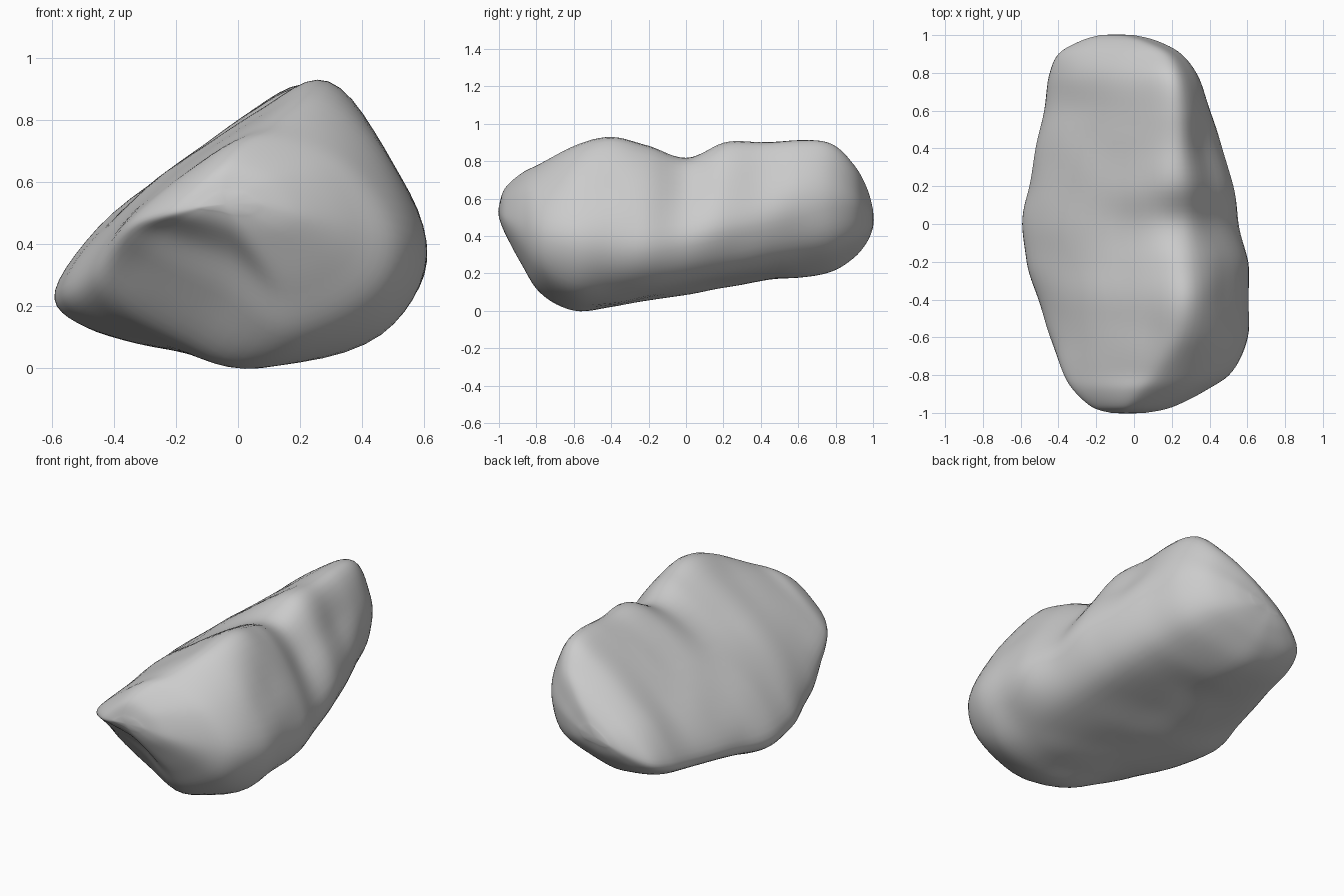
import bpy
import bmesh
import math
from mathutils import Vector, noise

if "Cube" in bpy.data.objects:
    bpy.data.objects.remove(bpy.data.objects["Cube"], do_unlink=True)

STEPS = 6  # subdivisions of every spline span

# Stations along the stone: y, then x and z of left rim, ridge, right bulge, keel
STATIONS = [
    (-1, -.12, .52, -.04, .56, .06, .53, -.02, .5),
    (-.97, -.22, .5, 0, .65, .2, .5, .05, .42),
    (-.88, -.32, .47, .1, .73, .38, .46, .15, .25),
    (-.78, -.38, .43, .19, .78, .52, .42, .16, .1),
    (-.6, -.44, .36, .27, .88, .6, .37, .08, 0),
    (-.4, -.5, .3, .29, .92, .6, .35, .05, .02),
    (-.2, -.57, .26, .28, .88, .6, .35, .05, .06),
    (0, -.59, .25, .26, .81, .56, .38, .03, .1),
    (.2, -.55, .26, .25, .89, .53, .42, 0, .15),
    (.4, -.52, .29, .24, .9, .47, .46, 0, .18),
    (.6, -.47, .31, .23, .91, .4, .5, -.02, .19),
    (.78, -.45, .34, .21, .89, .34, .55, -.05, .22),
    (.9, -.4, .37, .16, .78, .25, .55, -.06, .3),
    (.97, -.28, .42, .04, .65, .12, .53, -.08, .38),
    (1, -.18, .46, -.06, .54, 0, .5, -.1, .45),
]


def spline(points, closed):
    """Smooth curve passing through all the given vectors."""
    count = len(points)

    def pick(i):
        return points[i % count] if closed else points[max(0, min(count - 1, i))]

    result = []
    for i in range(count if closed else count - 1):
        a, b, c, d = (pick(i + k) for k in (-1, 0, 1, 2))
        for s in range(STEPS):
            t = s / STEPS
            result.append(b + (c - a) * (t / 2)
                          + (a * 2 - b * 5 + c * 4 - d) * (t * t / 2)
                          + (b * 3 - a - c * 3 + d) * (t ** 3 / 2))
    if not closed:
        result.append(points[-1].copy())
    return result


def between(a, b, fraction, bulge):
    """Point along a chord, pushed outward by a share of its length."""
    chord = b - a
    return a + chord * fraction + Vector((-chord.z, 0, chord.x)) * bulge


def bump(y, centre, width):
    return math.exp(-((y - centre) / width) ** 2)


def section(row):
    """Closed outline of the stone at one station."""
    y, *flat = row
    rim, ridge, side, keel = (Vector((flat[i], y, flat[i + 1])) for i in range(0, 8, 2))
    gully = bump(y, .05, .17)
    hollow = bump(y, .35, .12)
    nose = bump(y, -.9, .19)
    crest = ridge + Vector((0, 0, .09 * gully))  # ridge height without the notch
    return [
        rim,
        between(rim, crest, .28, .08),
        between(rim, crest, .75, .068 - .03 * gully + .05 * nose),
        ridge,
        between(crest, side, .5, .1 - .1 * gully - .05 * hollow + .05 * nose),
        side,
        between(side, keel, .4, .2),
        keel,
        between(keel, rim, .4, .12 - .17 * nose),
        between(keel, rim, .8, .14 - .15 * nose),
    ]


# Stone: loft the sections along y, with faint lumps
controls = [section(row) for row in STATIONS]
rails = [spline(list(rail), False) for rail in zip(*controls)]
bm = bmesh.new()
rings = []
for control in zip(*rails):
    ring = []
    for p in spline(list(control), True):
        lump = noise.noise(p * 4) * .012 * (1 - p.y ** 4)
        outward = Vector((p.x, 0, p.z - .45)).normalized()
        ring.append(bm.verts.new(p + outward * lump))
    rings.append(ring)
for low, high in zip(rings, rings[1:]):
    for i in range(len(low)):
        j = (i + 1) % len(low)
        bm.faces.new((low[i], low[j], high[j], high[i]))

# Rounded ends
for ring, push in ((rings[0], -.004), (rings[-1], .004)):
    centre = sum((v.co for v in ring), Vector()) / len(ring)
    tip = bm.verts.new(centre + Vector((0, push, 0)))
    for i in range(len(ring)):
        bm.faces.new((ring[i], ring[(i + 1) % len(ring)], tip))
bmesh.ops.recalc_face_normals(bm, faces=bm.faces)

mesh = bpy.data.meshes.new("stone")
bm.to_mesh(mesh)
bm.free()
stone = bpy.data.objects.new("stone", mesh)
bpy.context.collection.objects.link(stone)

# Plain grey material
grey = bpy.data.materials.new("stone grey")
grey.use_nodes = True
colour = (.6, .6, .6, 1)
grey.diffuse_color = colour
grey.node_tree.nodes["Principled BSDF"].inputs["Base Color"].default_value = colour
mesh.materials.append(grey)

bpy.context.view_layer.objects.active = stone
stone.select_set(True)
bpy.ops.object.shade_smooth_by_angle(angle=math.radians(50))
